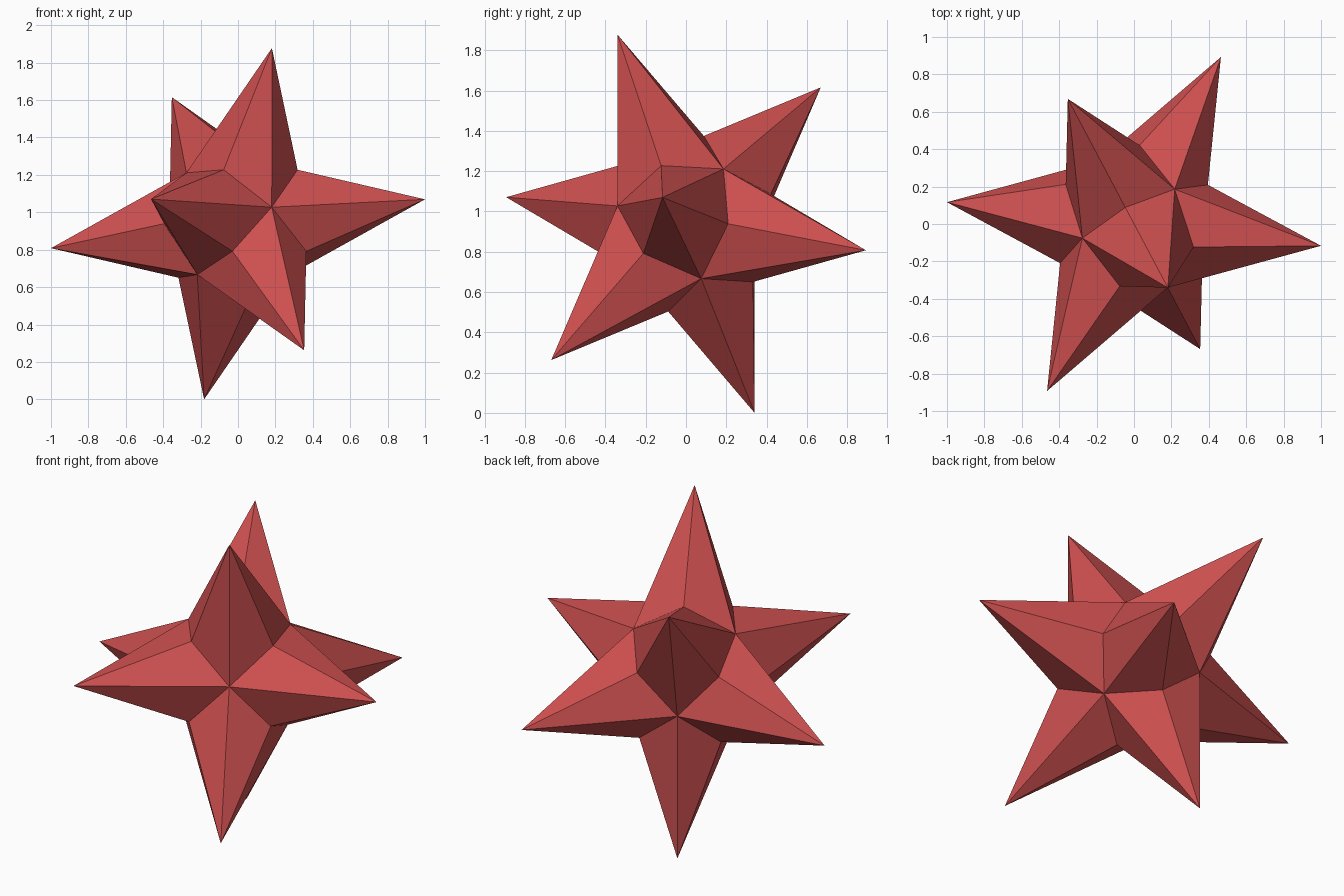
import bpy, bmesh
from itertools import permutations, product
from mathutils import Vector, Matrix

cube = bpy.data.objects.get("Cube")
if cube:
    bpy.data.objects.remove(cube, do_unlink=True)

TIP, EDGE, FACE = 1.015, 0.447, 0.395   # radii of tips, ridge valleys, deep valleys

# Tilted, exactly orthogonal axes of the underlying cube
n1 = Vector((0.457, -0.862, 0.224)).normalized()
n2 = Vector((0.550, 0.473, 0.688))
n2 = (n2 - n1 * n2.dot(n1)).normalized()
axes = (n1, n2, n1.cross(n2))

# Red material
red = bpy.data.materials.new("red")
red.use_nodes = True
colour = (0.62, 0.08, 0.08, 1.0)
red.diffuse_color = colour
red.node_tree.nodes["Principled BSDF"].inputs["Base Color"].default_value = colour

# Eight six-sided spikes, one per cube corner, sharing their valley points
bm = bmesh.new()
for signs in product((1, -1), repeat=3):
    arms = [a * s for a, s in zip(axes, signs)]
    tip = sum(arms, Vector()).normalized() * TIP
    for i, j, k in permutations(range(3)):
        deep = arms[i] * FACE
        ridge = (arms[i] + arms[j]).normalized() * EDGE
        tri = [deep, ridge, tip]
        if Matrix(tri).determinant() < 0:      # keep faces pointing outwards
            tri.reverse()
        bm.faces.new([bm.verts.new(p) for p in tri])
bmesh.ops.remove_doubles(bm, verts=bm.verts, dist=0.001)

# Rest the lowest tip on the ground
lowest = min(v.co.z for v in bm.verts)
bmesh.ops.translate(bm, verts=bm.verts, vec=(0, 0, -lowest))

mesh = bpy.data.meshes.new("spiked_star")
bm.to_mesh(mesh)
bm.free()
mesh.materials.append(red)
star = bpy.data.objects.new("spiked_star", mesh)
bpy.context.collection.objects.link(star)
